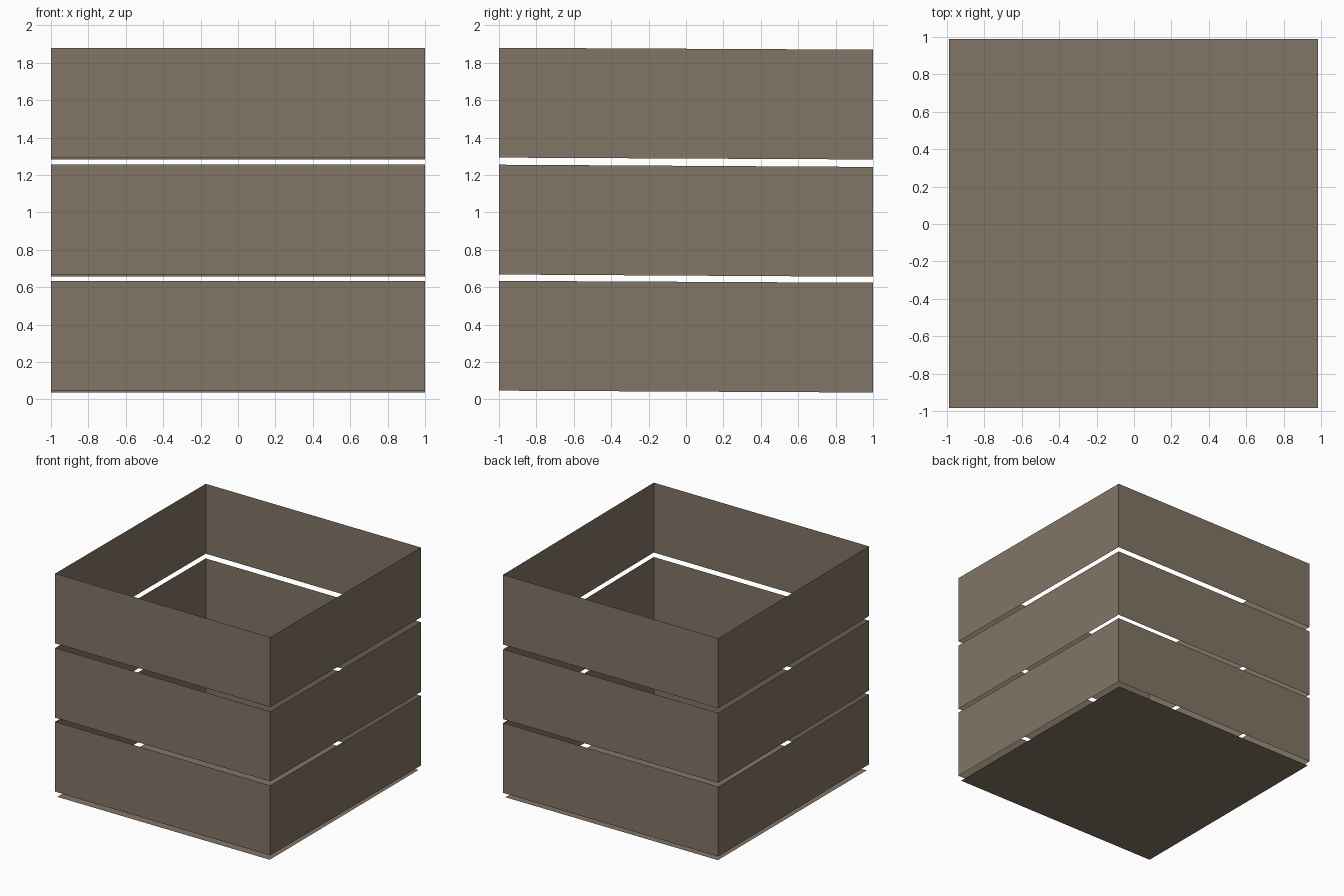
import bpy

if "Cube" in bpy.data.objects:
    bpy.data.objects.remove(bpy.data.objects["Cube"])

# Weathered wood colour shared by all boards
wood = bpy.data.materials.new("weathered wood")
wood.diffuse_color = (0.223, 0.178, 0.133, 1)
wood.use_nodes = True
wood.node_tree.nodes["Principled BSDF"].inputs["Base Color"].default_value = wood.diffuse_color


def sheet(name, corners):
    """One thin flat board given by its four corners."""
    mesh = bpy.data.meshes.new(name)
    mesh.from_pydata(corners, [], [(0, 1, 2, 3)])
    mesh.materials.append(wood)
    obj = bpy.data.objects.new(name, mesh)
    bpy.context.collection.objects.link(obj)
    return obj


# Floor board, slightly smaller than the walls
sheet("floor", [(-0.99, -0.985, 0), (0.985, -0.985, 0), (0.985, 0.99, 0), (-0.99, 0.99, 0)])

# Three rings of wall boards; each ring sinks slightly towards the back
sides = {"front": (-1, -1, 1, -1), "right": (1, -1, 1, 1),
         "back": (1, 1, -1, 1), "left": (-1, 1, -1, -1)}
# (bottom at front, bottom at back, top at front, top at back)
rows = {"lower": (0.047, 0.037, 0.634, 0.624),
        "middle": (0.668, 0.656, 1.255, 1.243),
        "upper": (1.293, 1.283, 1.880, 1.870)}

for row, (bf, bb, tf, tb) in rows.items():
    for side, (x0, y0, x1, y1) in sides.items():
        def low(y): return bf if y < 0 else bb
        def high(y): return tf if y < 0 else tb
        sheet(f"{row}_{side}_board",
              [(x0, y0, low(y0)), (x1, y1, low(y1)), (x1, y1, high(y1)), (x0, y0, high(y0))])
